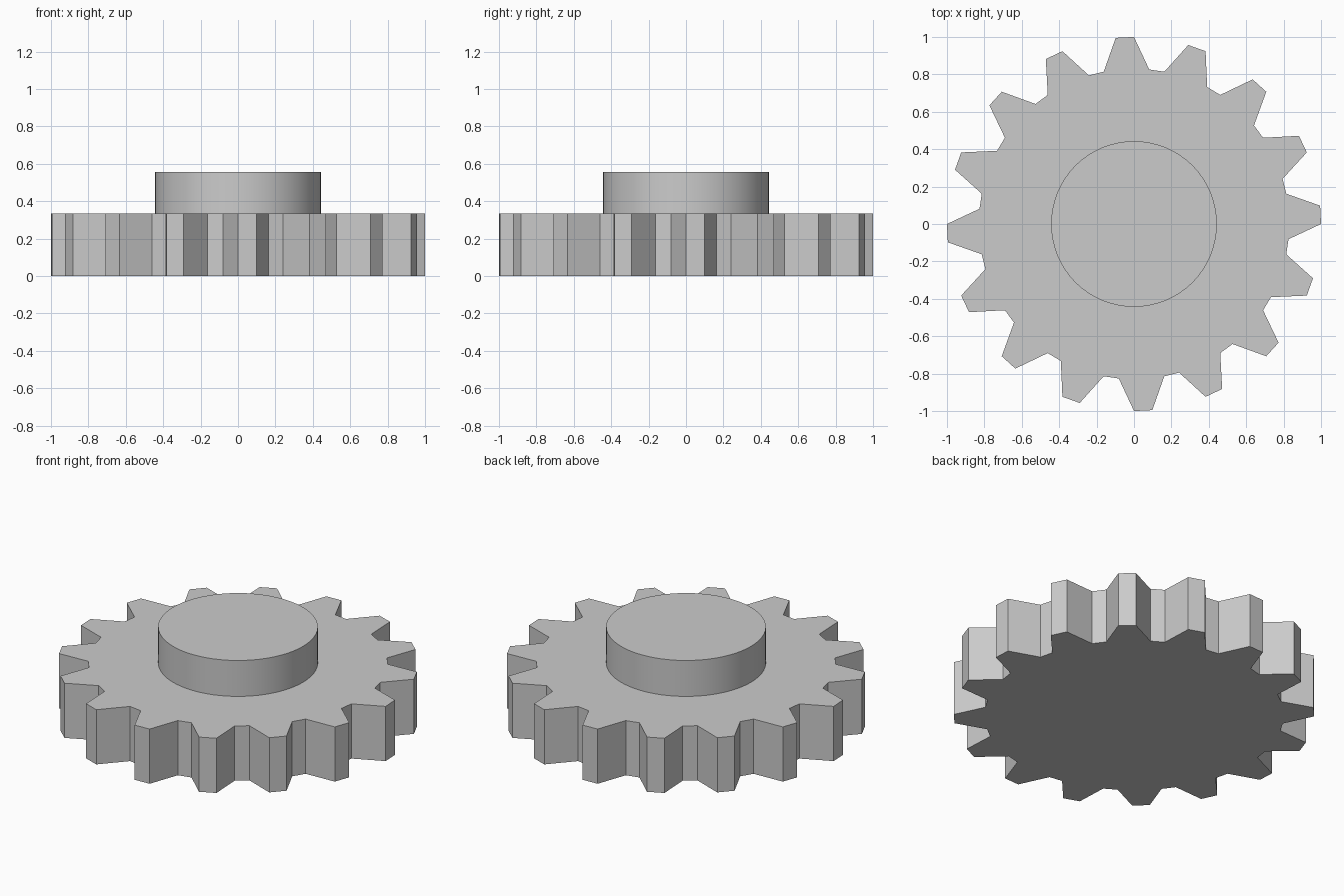
import bpy
import bmesh
import math

cube = bpy.data.objects.get("Cube")
if cube:
    bpy.data.objects.remove(cube, do_unlink=True)

TEETH = 16
TIP_RADIUS = 1.0
ROOT_RADIUS = 0.83
GEAR_TOP = 0.335
HUB_RADIUS = 0.443
HUB_TOP = 0.555

# Plain grey metal
grey = bpy.data.materials.new("grey_metal")
colour = (0.6, 0.6, 0.6, 1.0)
grey.diffuse_color = colour
grey.use_nodes = True
grey.node_tree.nodes["Principled BSDF"].inputs["Base Color"].default_value = colour


def extruded(name, outline, bottom, top):
    """Solid prism from a counter-clockwise outline."""
    bm = bmesh.new()
    base = bm.faces.new([bm.verts.new((x, y, bottom)) for x, y in outline])
    result = bmesh.ops.extrude_face_region(bm, geom=[base], use_keep_orig=True)
    verts = [v for v in result["geom"] if isinstance(v, bmesh.types.BMVert)]
    bmesh.ops.translate(bm, verts=verts, vec=(0, 0, top - bottom))
    bmesh.ops.recalc_face_normals(bm, faces=bm.faces)
    mesh = bpy.data.meshes.new(name)
    bm.to_mesh(mesh)
    bm.free()
    mesh.materials.append(grey)
    obj = bpy.data.objects.new(name, mesh)
    bpy.context.collection.objects.link(obj)
    return obj


def polar(radius, angle):
    return radius * math.cos(angle), radius * math.sin(angle)


# Toothed wheel: each tooth takes two tip points, then two root points
step = math.tau / (TEETH * 4)
outline = [polar(TIP_RADIUS if i % 4 < 2 else ROOT_RADIUS, i * step)
           for i in range(TEETH * 4)]
extruded("gear_wheel", outline, 0.0, GEAR_TOP)

# Round hub standing on the wheel
bpy.ops.mesh.primitive_cylinder_add(
    vertices=64, radius=HUB_RADIUS, depth=HUB_TOP - GEAR_TOP,
    location=(0, 0, (HUB_TOP + GEAR_TOP) / 2))
hub = bpy.context.object
hub.name = "hub"
hub.data.materials.append(grey)
bpy.ops.object.shade_smooth_by_angle(angle=math.radians(30))
